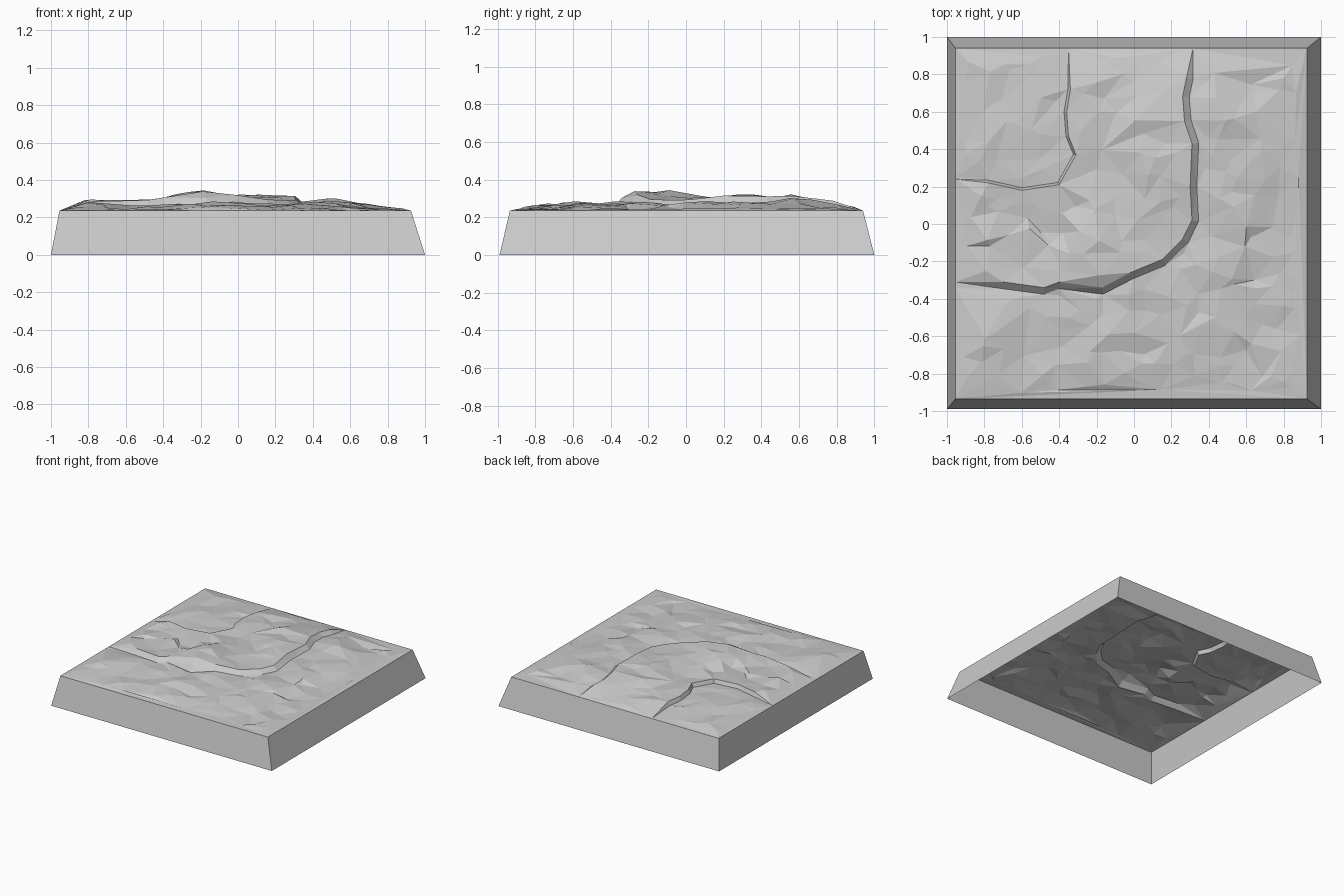
import bpy, bmesh, random
from mathutils import Vector
from mathutils.geometry import delaunay_2d_cdt, intersect_point_line

random.seed(7)
if "Cube" in bpy.data.objects:
    bpy.data.objects.remove(bpy.data.objects["Cube"])

LEFT, RIGHT, FRONT, BACK, RIM = -.955, .925, -.935, .94, .236

grey = bpy.data.materials.new("stone grey")
grey.use_nodes = True
COLOUR = (.6, .6, .6, 1)
grey.diffuse_color = COLOUR
grey.node_tree.nodes["Principled BSDF"].inputs["Base Color"].default_value = COLOUR

# Upper edges of the two cliffs
long_cliff = [Vector(p) for p in (
    (LEFT, -.31), (-.7, -.31), (-.48, -.34), (-.4, -.31), (-.17, -.34), (-.02, -.26),
    (.15, -.19), (.26, -.08), (.31, .02), (.3, .2), (.31, .43), (.27, .55),
    (.26, .68), (.28, .78), (.28, BACK))]
short_cliff = [Vector(p) for p in (
    (LEFT, .24), (-.78, .22), (-.6, .18), (-.4, .21), (-.31, .37), (-.35, .47),
    (-.36, .6), (-.34, .72), (-.35, BACK))]

# Broad hills: x, y, height
hills = [(-.2, -.15, .34), (-.7, -.1, .29), (-.85, 0, .285), (-.45, 0, .285), (0, .05, .295),
         (.15, .25, .32), (.1, .55, .315), (-.15, .4, .29), (.1, .8, .275), (-.15, .75, .28),
         (.5, .5, .3), (.5, .1, .28), (.4, -.2, .28), (.7, .3, .265), (.75, -.3, .24),
         (.3, -.5, .265), (-.2, -.5, .275), (-.7, -.5, .27), (-.5, -.75, .255), (.2, -.8, .25),
         (-.65, .5, .275), (-.7, .8, .26), (.65, .8, .25), (.8, 0, .24), (.75, -.75, .24)]


def distance(p, path):
    best = 9
    for a, b in zip(path, path[1:]):
        q, t = intersect_point_line(p, a, b)
        q = a.lerp(b, min(1, max(0, t)))
        best = min(best, (p - q.to_2d()).length)
    return best


def beyond(p, path):
    """True when p lies on the outer side, away from the back right corner."""
    poly = path + [Vector((LEFT, BACK))]
    inside = False
    for a, b in zip(poly, poly[1:] + poly[:1]):
        if (a.y > p.y) != (b.y > p.y) and p.x < a.x + (p.y - a.y) * (b.x - a.x) / (b.y - a.y):
            inside = not inside
    return not inside


def lower_edge(path, width, side):
    result = []
    for i, p in enumerate(path):
        t = (path[min(i + 1, len(path) - 1)] - path[max(i - 1, 0)]).normalized()
        q = p + Vector((t.y, -t.x)) * width * side
        if i == 0:
            q.x = LEFT
        if i == len(path) - 1:
            q.y = BACK
        result.append(q)
    return result


def on_rim(p):
    return min(p.x - LEFT, RIGHT - p.x, p.y - FRONT, BACK - p.y)


def height(p, role):
    total = weight = 0
    for x, y, z in hills:
        w = 1 / ((p - Vector((x, y))).length_squared + .004) ** 2
        total, weight = total + w * z, weight + w
    z = total / weight
    if role == "loose":
        z += random.uniform(-.011, .011)
        if beyond(p, long_cliff):
            z -= .022 * max(0, 1 - distance(p, long_cliff) / .2)
        if not beyond(p, short_cliff):
            z -= .02 * max(0, 1 - distance(p, short_cliff) / .25)
    elif role == "upper":
        z += .008
    else:
        z -= .022
    return RIM + (z - RIM) * min(1, max(0, on_rim(p)) / .13)


# Points of the ground: rim, cliff edges and scattered facets
points, edges, roles = [], [], []


def add_line(line, role):
    start = len(points)
    points.extend(line)
    roles.extend([role] * len(line))
    edges.extend((i, i + 1) for i in range(start, len(points) - 1))


corners = [Vector(c) for c in ((LEFT, FRONT), (RIGHT, FRONT), (RIGHT, BACK), (LEFT, BACK))]
add_line(corners, "loose")
for cliff, width, side in ((long_cliff, .036, 1), (short_cliff, .014, -1)):
    add_line(cliff, "upper")
    add_line(lower_edge(cliff, width, side), "lower")
N = 18
for i in range(N):
    for j in range(N):
        p = Vector((LEFT + (RIGHT - LEFT) * (i + .5 + random.uniform(-.4, .4)) / N,
                    FRONT + (BACK - FRONT) * (j + .5 + random.uniform(-.4, .4)) / N))
        clear = min(distance(p, long_cliff), distance(p, short_cliff))
        if clear > .055 and on_rim(p) > .03 and random.random() < .85:
            points.append(p)
            roles.append("loose")

verts, _, faces, origin, _, _ = delaunay_2d_cdt(points, edges, [], 0, 1e-5)


def make(name, coords, polys):
    mesh = bpy.data.meshes.new(name)
    mesh.from_pydata(coords, [], polys)
    mesh.materials.append(grey)
    obj = bpy.data.objects.new(name, mesh)
    bpy.context.collection.objects.link(obj)
    bm = bmesh.new()
    bm.from_mesh(mesh)
    bmesh.ops.dissolve_degenerate(bm, dist=1e-5, edges=bm.edges)
    bm.to_mesh(mesh)
    bm.free()


# Faceted ground with stepped cliffs
make("terrain", [(v.x, v.y, height(v, roles[o[0]] if o else "loose"))
                 for v, o in zip(verts, origin)], faces)

# Sloping sides, open underneath
foot = [(-1, -.99, 0), (1, -.99, 0), (1, 1, 0), (-1, 1, 0)]
make("tile_sides", foot + [(c.x, c.y, RIM) for c in corners],
     [(i, (i + 1) % 4, (i + 1) % 4 + 4, i + 4) for i in range(4)])
